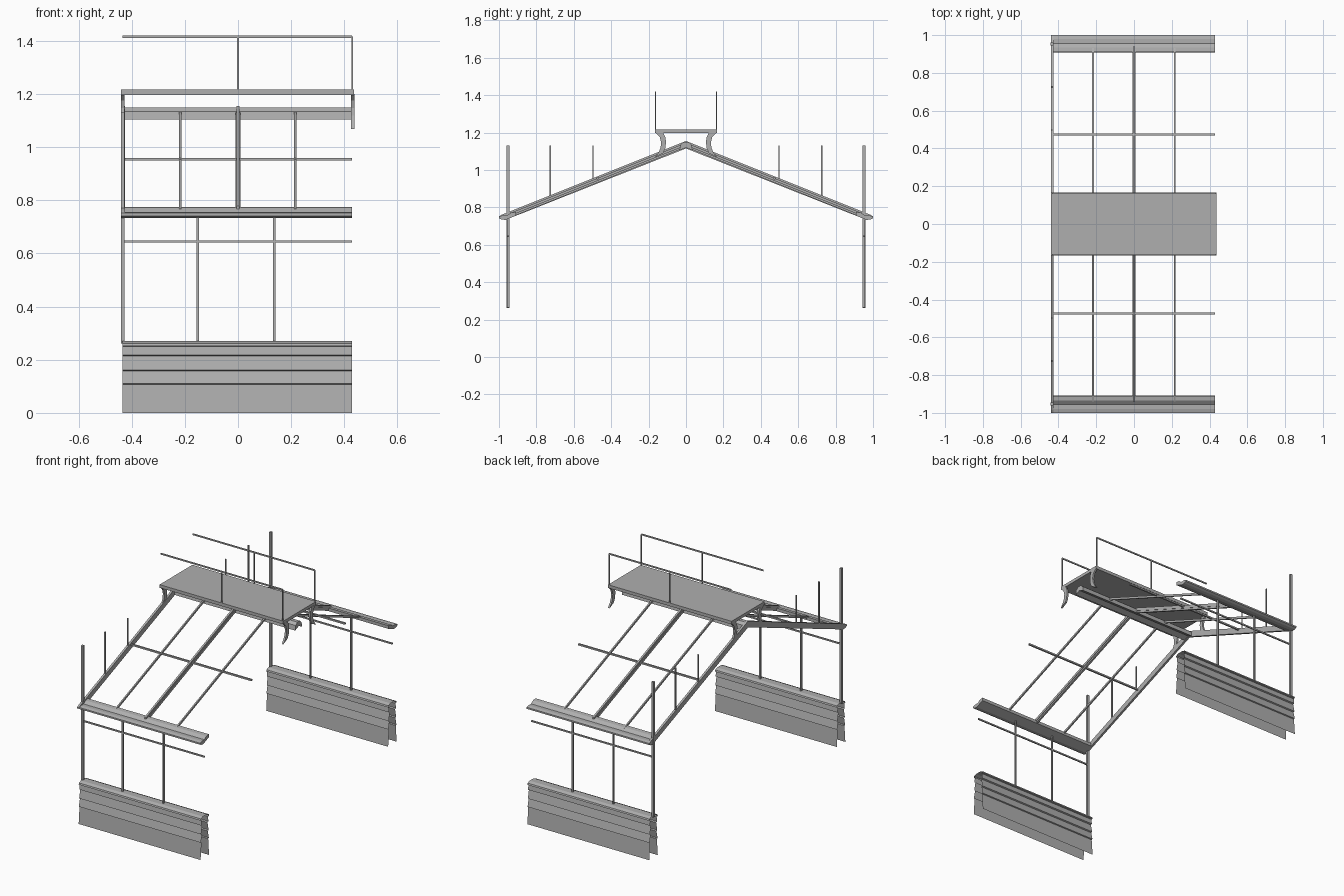
import bpy
import bmesh
from mathutils import Vector

if "Cube" in bpy.data.objects:
    bpy.data.objects.remove(bpy.data.objects["Cube"], do_unlink=True)

grey = bpy.data.materials.new("plain grey")
grey.use_nodes = True
grey.diffuse_color = (0.43, 0.43, 0.43, 1)
grey.node_tree.nodes["Principled BSDF"].inputs["Base Color"].default_value = grey.diffuse_color

X0, X1 = -0.435, 0.43      # ends of the bay
SLOPE = 0.4


def roof(y):
    """Height of the rafter top at depth y."""
    return 1.155 - SLOPE * abs(y)


def finish(name, bm):
    mesh = bpy.data.meshes.new(name)
    bm.to_mesh(mesh)
    bm.free()
    mesh.materials.append(grey)
    obj = bpy.data.objects.new(name, mesh)
    bpy.context.collection.objects.link(obj)
    return obj


def sweep(name, profile, xa, xb, closed=True):
    """Sweep a (y, z) profile along x, as a solid or as an open sheet."""
    bm = bmesh.new()
    a = [bm.verts.new((xa, y, z)) for y, z in profile]
    b = [bm.verts.new((xb, y, z)) for y, z in profile]
    n = len(profile)
    for i in range(n if closed else n - 1):
        j = (i + 1) % n
        bm.faces.new((a[i], a[j], b[j], b[i]))
    if closed:
        bm.faces.new(a)
        bm.faces.new(b)
    bmesh.ops.recalc_face_normals(bm, faces=bm.faces)
    return finish(name, bm)


def box(name, lo, hi):
    bm = bmesh.new()
    bmesh.ops.create_cube(bm, size=1)
    lo, hi = Vector(lo), Vector(hi)
    for v in bm.verts:
        v.co = (lo + hi) / 2 + v.co * (hi - lo)
    return finish(name, bm)


def post(name, x, y, z0, z1, wx, wy):
    return box(name, (x - wx / 2, y - wy / 2, z0), (x + wx / 2, y + wy / 2, z1))


def rail(name, y, z, w, h):
    return box(name, (X0, y - w / 2, z - h / 2), (X1, y + w / 2, z + h / 2))


# One side of the lapped base wall, from the bottom up to the coping
half_wall = [(0.043, 0), (0.034, 0.107), (0.041, 0.11), (0.030, 0.158),
             (0.038, 0.162), (0.027, 0.214), (0.036, 0.218), (0.032, 0.25),
             (0.043, 0.252), (0.04, 0.262), (0.02, 0.27)]

# Curved leg under the raised platform
bracket = [(0.123, 1.2), (0.11, 1.175), (0.107, 1.147), (0.111, 1.115),
           (0.122, 1.09), (0.166, 1.068), (0.146, 1.095), (0.136, 1.12),
           (0.133, 1.147), (0.14, 1.175), (0.163, 1.2)]

# Eave channel
eave = [(0.91, 0.755), (0.91, 0.775), (0.935, 0.772), (0.955, 0.757),
        (0.98, 0.757), (1.0, 0.752), (1.0, 0.742), (0.985, 0.735), (0.965, 0.733)]

for side, s in (("front", -1), ("back", 1)):
    # Base wall
    wall = [(s * 0.95 - d, z) for d, z in half_wall]
    wall += [(s * 0.95 + d, z) for d, z in reversed(half_wall)]
    sweep(side + "_base_wall", wall, X0, X1, closed=False)

    # Wall posts and rail
    post(side + "_corner_post", -0.434, s * 0.953, 0.262, 1.13, 0.014, 0.016)
    for x in (-0.151, 0.137):
        post(side + "_wall_mullion", x, s * 0.95, 0.265, 0.74, 0.009, 0.012)
    rail(side + "_wall_rail", s * 0.95, 0.645, 0.008, 0.009)
    sweep(side + "_eave", [(s * y, z) for y, z in eave], X0, X1)

    # Rafters and glazing bars
    def sloped(name, x, w, y_end, depth, drop=0.0):
        t = roof(y_end) - drop
        top = roof(0) - drop
        sweep(name, [(0, top), (s * y_end, t), (s * y_end, t - depth), (0, top - depth)],
              x - w / 2, x + w / 2)

    end = [(0, 1.155), (0.985, roof(0.985)), (1.0, 0.752), (1.0, 0.742),
           (0.985, 0.735), (0.965, 0.733), (0, 1.115)]
    sweep(side + "_end_rafter", [(s * y, z) for y, z in end], -0.44, -0.426)
    sloped(side + "_middle_rafter", 0, 0.012, 0.94, 0.034)
    sloped(side + "_middle_rafter_flange", 0, 0.018, 0.94, 0.01, 0.012)
    for x in (-0.217, 0.215):
        sloped(side + "_glazing_bar", x, 0.009, 0.94, 0.014, 0.01)

    # Purlin and uprights on the end rafter
    rail(side + "_purlin", s * 0.474, 0.955, 0.011, 0.01)
    post(side + "_lower_upright", -0.434, s * 0.725, roof(0.725) - 0.01, 1.13, 0.008, 0.009)
    post(side + "_upper_upright", -0.434, s * 0.497, roof(0.497) - 0.01, 1.13, 0.006, 0.006)

    # Platform brackets and handrail
    for x in (-0.434, 0.432):
        sweep(side + "_bracket", [(s * y, z) for y, z in bracket], x - 0.006, x + 0.006)
    rail(side + "_handrail", s * 0.163, 1.416, 0.006, 0.009)
    for x in (0, 0.43):
        post(side + "_handrail_post", x, s * 0.163, 1.21, 1.416, 0.006, 0.006)

# Ridge beam and raised platform
sweep("ridge_beam", [(-0.035, 1.105), (-0.03, 1.135), (-0.012, 1.15), (0.012, 1.15),
                     (0.03, 1.135), (0.035, 1.105), (0, 1.12)], X0, X1)
box("platform", (-0.44, -0.166, 1.197), (0.437, 0.166, 1.217))
